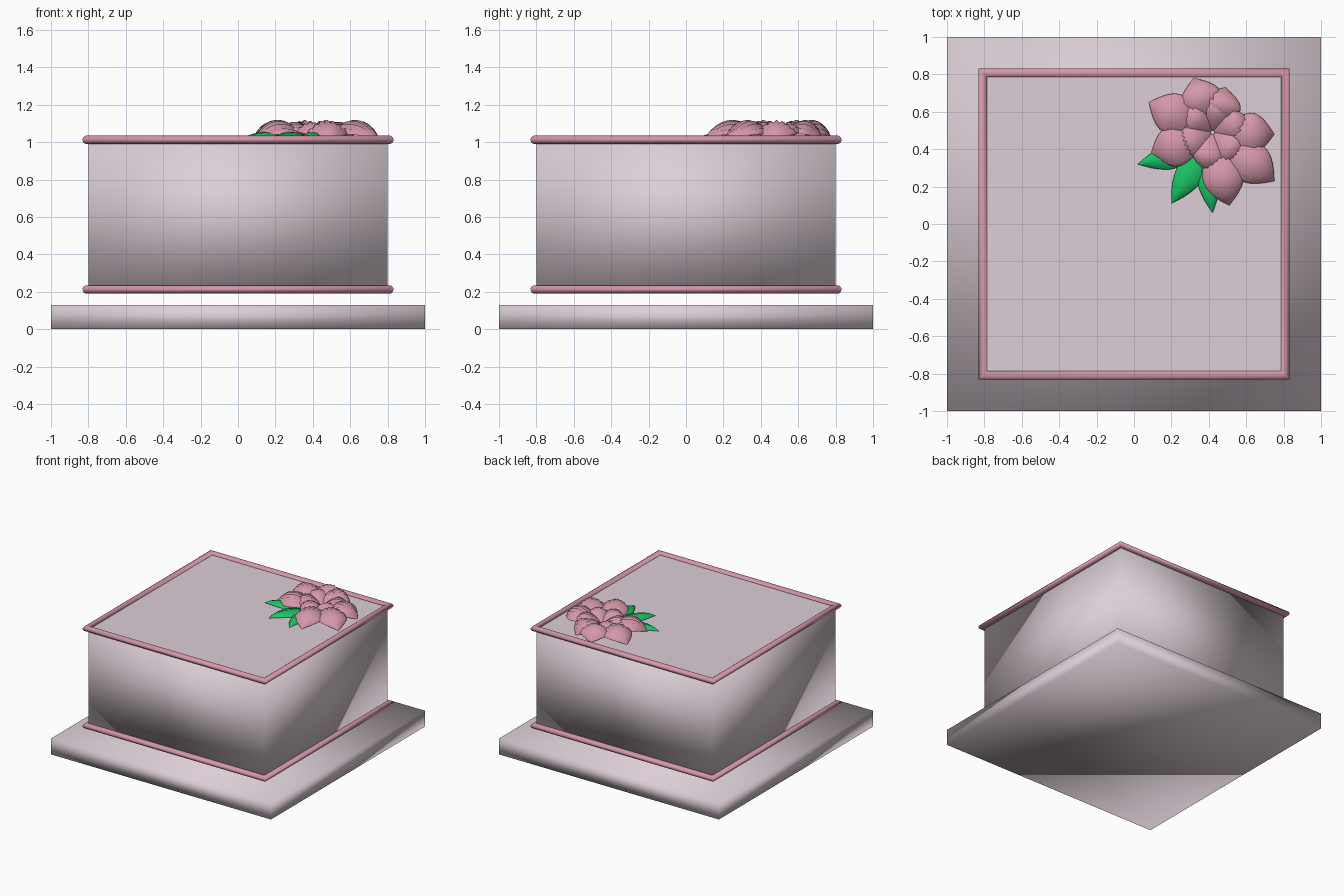
import bpy, bmesh, math
from mathutils import Vector

cube = bpy.data.objects.get("Cube")
if cube:
    bpy.data.objects.remove(cube, do_unlink=True)


def material(name, rgb):
    m = bpy.data.materials.new(name)
    m.use_nodes = True
    m.diffuse_color = (*rgb, 1)
    m.node_tree.nodes["Principled BSDF"].inputs["Base Color"].default_value = (*rgb, 1)
    return m


ICING = material("pale icing", (0.72, 0.62, 0.68))
PINK = material("rose pink", (0.66, 0.31, 0.40))
GREEN = material("leaf green", (0.01, 0.55, 0.13))


def finish(name, bm, mat, smooth=True):
    bmesh.ops.recalc_face_normals(bm, faces=bm.faces)
    mesh = bpy.data.meshes.new(name)
    bm.to_mesh(mesh)
    bm.free()
    mesh.materials.append(mat)
    mesh.polygons.foreach_set("use_smooth", [smooth] * len(mesh.polygons))
    obj = bpy.data.objects.new(name, mesh)
    bpy.context.collection.objects.link(obj)
    return obj


def block(name, half, z0, z1, mat, smooth=True):
    bm = bmesh.new()
    bmesh.ops.create_cube(bm, size=1)
    for v in bm.verts:
        v.co = (v.co.x * 2 * half, v.co.y * 2 * half, z0 if v.co.z < 0 else z1)
    return finish(name, bm, mat, smooth)


def square_rail(name, half, z, radius, sides=12):
    """Round bead swept around a square with mitred corners."""
    bm = bmesh.new()
    rings = []
    for sx, sy in ((1, 1), (-1, 1), (-1, -1), (1, -1)):
        ring = []
        for i in range(sides):
            a = math.tau * (i + 0.5) / sides
            r = half + radius * math.cos(a)
            ring.append(bm.verts.new((sx * r, sy * r, z + radius * math.sin(a))))
        rings.append(ring)
    for k in range(4):
        a, b = rings[k], rings[(k + 1) % 4]
        for i in range(sides):
            j = (i + 1) % sides
            bm.faces.new((a[i], a[j], b[j], b[i]))
    return finish(name, bm, PINK)


def petal(name, base, tip, width, height, lift, mat, widest=0.6, rows=12, ribs=7):
    """Arched, ribbed petal running from base to a pointed tip."""
    base, tip = Vector(base), Vector(tip)
    along = tip - base
    side = Vector((-along.y, along.x)).normalized()
    cols = ribs * 2
    bm = bmesh.new()
    grid = []
    for i in range(rows + 1):
        t = i / rows
        if t < widest:
            spread = 0.25 + 0.75 * math.sin(t / widest * math.pi / 2)
        else:
            spread = max(0.01, 1 - ((t - widest) / (1 - widest)) ** 1.7)
        arch = math.sin(math.pi * t ** 1.25) ** 0.7 if 0 < t < 1 else 0
        row = []
        for j in range(cols + 1):
            s = 2 * j / cols - 1
            p = base + along * t + side * (s * spread * width / 2)
            groove = 0.12 if j % 2 == 0 else 0
            z = lift + height * arch * (1 - 0.6 * s * s - groove)
            row.append(bm.verts.new((p.x, p.y, z)))
        grid.append(row)
    for i in range(rows):
        for j in range(cols):
            bm.faces.new((grid[i][j], grid[i][j + 1], grid[i + 1][j + 1], grid[i + 1][j]))
    obj = finish(name, bm, mat)
    # keep the open sheet facing upward
    if sum(p.normal.z for p in obj.data.polygons) < 0:
        obj.data.flip_normals()
    return obj


# Board and cake
block("base_board", 1.0, 0, 0.13, ICING)
block("cake_body", 0.8, 0.205, 1.008, ICING)
block("cake_top", 0.799, 1.008, 1.0125, ICING, smooth=False)

# Beaded borders
square_rail("lower_border", 0.808, 0.2125, 0.0232)
square_rail("upper_border", 0.808, 1.0125, 0.0232)

# Flower: outer petals, then a raised inner ring
centre = Vector((0.42, 0.49))
outer_tips = [(0.08, 0.65), (0.32, 0.78), (0.49, 0.73), (0.75, 0.48),
              (0.75, 0.23), (0.51, 0.10), (0.09, 0.37)]
for n, tip in enumerate(outer_tips):
    start = centre.lerp(Vector(tip), 0.12)
    petal(f"outer_petal_{n + 1}", start, tip, 0.22, 0.105, 1.014, PINK)
for n in range(6):
    a = math.radians(20 + 60 * n)
    d = Vector((math.cos(a), math.sin(a)))
    petal(f"inner_petal_{n + 1}", centre + d * 0.01, centre + d * 0.21,
          0.17, 0.075, 1.035, PINK, rows=10, ribs=6)

# Leaves
for n, (start, tip, width) in enumerate([((0.34, 0.39), (0.02, 0.32), 0.13),
                                         ((0.38, 0.40), (0.20, 0.11), 0.15),
                                         ((0.38, 0.38), (0.42, 0.06), 0.12)]):
    petal(f"leaf_{n + 1}", start, tip, width, 0.042, 1.014, GREEN,
          widest=0.45, rows=10, ribs=5)
